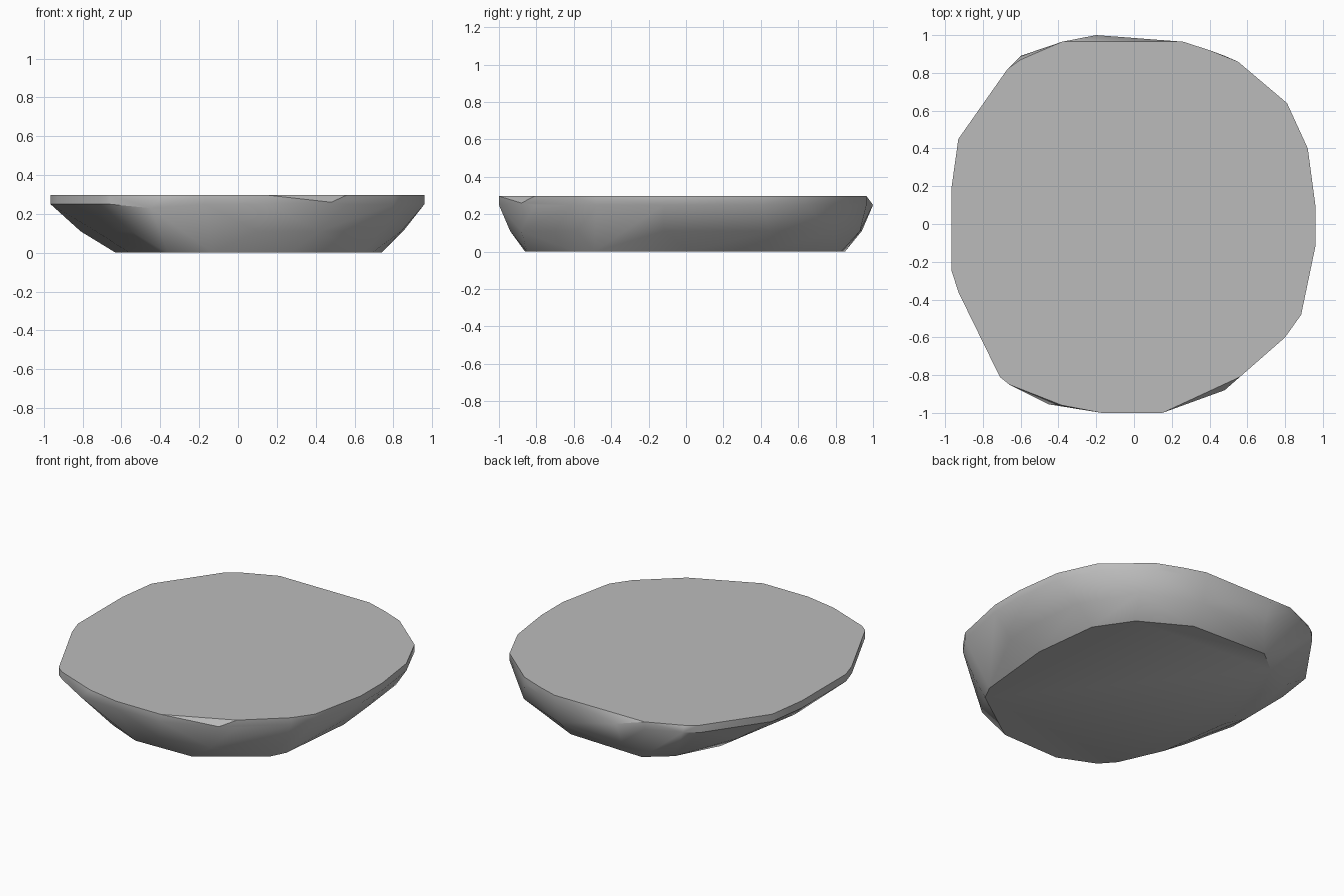
import bpy
import bmesh
import math

default_cube = bpy.data.objects.get("Cube")
if default_cube:
    bpy.data.objects.remove(default_cube, do_unlink=True)

TOP_HEIGHT = .297
RIM_HEIGHT = .25
SHOULDER_HEIGHT = .11


def make_material(name, colour):
    material = bpy.data.materials.new(name)
    material.use_nodes = True
    material.diffuse_color = colour
    shader = next(node for node in material.node_tree.nodes
                  if node.type == "BSDF_PRINCIPLED")
    shader.inputs["Base Color"].default_value = colour
    shader.inputs["Roughness"].default_value = .9
    return material


def add_ring(bm, outline, height):
    for x, y in outline:
        bm.verts.new((x, y, height))


# Outline of the flat top, counter-clockwise from the right
top_outline = [
    (.96, .1), (.92, .4), (.81, .64), (.55, .86), (.4, .92), (.26, .965),
    (-.38, .965), (-.6, .87), (-.67, .82), (-.93, .45), (-.965, .2),
    (-.965, -.25), (-.93, -.36), (-.71, -.81), (-.66, -.85), (-.38, -.96),
    (-.17, -1), (.15, -1), (.56, -.81), (.8, -.6), (.885, -.48), (.96, -.12),
]

# Shoulder where the sides turn in towards the base
shoulder_outline = [
    (.85, .1), (.81, .45), (.61, .78), (.25, .93), (-.2, .94), (-.5, .8),
    (-.73, .5), (-.81, .05), (-.73, -.4), (-.55, -.75), (-.3, -.88),
    (.1, -.94), (.42, -.88), (.74, -.58), (.84, -.12),
]

# Irregular flat base
base_outline = [
    (.74, .02), (.69, .44), (.54, .66), (.24, .83), (-.28, .85), (-.43, .73),
    (-.57, .46), (-.63, .08), (-.56, -.4), (-.44, -.67), (-.36, -.76),
    (-.13, -.86), (.27, -.85), (.64, -.59), (.69, -.49),
]

# Chipped corners that bulge out just below the top edge
chips = [
    (.48, -.88, .26), (-.45, -.955, .23), (-.6, .89, .26),
    (.48, .89, .26), (-.2, 1, .25),
]

# Stone body: a hull around the rings, with coplanar faces merged
bm = bmesh.new()
add_ring(bm, top_outline, TOP_HEIGHT)
add_ring(bm, top_outline, RIM_HEIGHT)
add_ring(bm, shoulder_outline, SHOULDER_HEIGHT)
add_ring(bm, base_outline, 0)
for chip in chips:
    bm.verts.new(chip)

hull = bmesh.ops.convex_hull(bm, input=bm.verts[:])
inner = {item for item in hull["geom_interior"] + hull["geom_unused"]
         if isinstance(item, bmesh.types.BMVert)}
bmesh.ops.delete(bm, geom=list(inner), context="VERTS")
bmesh.ops.dissolve_limit(bm, angle_limit=math.radians(1),
                         verts=bm.verts[:], edges=bm.edges[:])
bmesh.ops.recalc_face_normals(bm, faces=bm.faces[:])

mesh = bpy.data.meshes.new("stone_slab")
bm.to_mesh(mesh)
bm.free()
mesh.materials.append(make_material("stone grey", (.5, .5, .5, 1)))

stone_slab = bpy.data.objects.new("stone_slab", mesh)
bpy.context.collection.objects.link(stone_slab)

# Smooth sides, crisp top and base edges
bpy.ops.object.select_all(action="DESELECT")
stone_slab.select_set(True)
bpy.context.view_layer.objects.active = stone_slab
bpy.ops.object.shade_smooth_by_angle(angle=math.radians(38))
